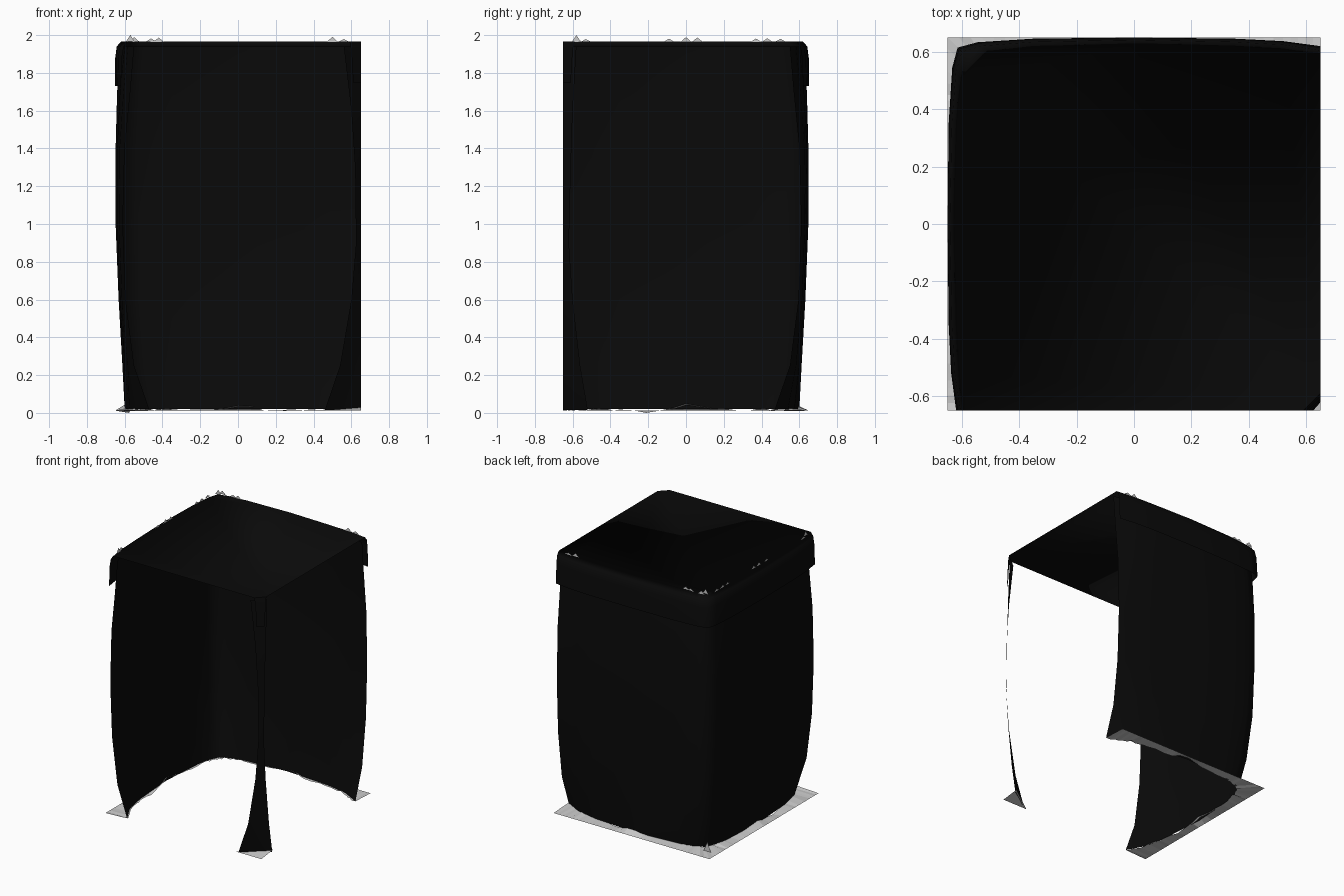
import bpy, bmesh, math, random

if "Cube" in bpy.data.objects:
    bpy.data.objects.remove(bpy.data.objects["Cube"])
random.seed(4)
E = 0.65  # half width of the square plot

black = bpy.data.materials.new("black_cloth")
black.diffuse_color = (0.003, 0.003, 0.003, 1)
black.use_nodes = True
black.node_tree.nodes["Principled BSDF"].inputs["Base Color"].default_value = black.diffuse_color


def plan(z, end, q1, mid, q2, c):
    """Plan of the left side, mirrored over the diagonal to give the back side."""
    half = [(-end, -E), (-(end + 2 * q1) / 3, -0.52), (-q1, -0.35), (-mid, 0),
            (-q2, 0.35), (-(c + 0.6 * (q2 - c)), c - 0.07)]
    pts = half + [(-c, c)] + [(-y, -x) for x, y in reversed(half)]
    return [(x, y, z) for x, y in pts]


def post_plan(z, a, b):
    m = 0.012
    return [(a, -E, z), ((a + E) / 2 + m * 0.5, -(b + E) / 2 - m * 0.5 + m, z), (E, -b, z)]


def make(name, rows=(), polys=(), mat=None, smooth=True):
    bm = bmesh.new()
    grid = [[bm.verts.new(p) for p in r] for r in rows]
    for lo, hi in zip(grid, grid[1:]):
        for i in range(len(lo) - 1):
            bm.faces.new((lo[i + 1], lo[i], hi[i], hi[i + 1]))
    for p in polys:
        bm.faces.new([bm.verts.new(v) for v in p])
    bmesh.ops.remove_doubles(bm, verts=bm.verts, dist=1e-4)
    for f in bm.faces:
        f.smooth = smooth
    me = bpy.data.meshes.new(name)
    bm.to_mesh(me)
    bm.free()
    ob = bpy.data.objects.new(name, me)
    bpy.context.collection.objects.link(ob)
    if mat:
        me.materials.append(mat)
    return ob


# Left and back wall, bulging in the middle and drawn in at the foot
wall_levels = [(0.02, .47, .575, .60, .575, .52), (0.25, .55, .60, .612, .60, .56),
               (0.6, .595, .625, .632, .625, .59), (1.0, .61, .64, .648, .64, .60),
               (1.4, .60, .64, .648, .64, .60), (1.7, .57, .625, .64, .625, .59),
               (1.94, .55, .60, .62, .60, .57)]
make("wall", [plan(*l) for l in wall_levels], mat=black)

# Narrow front right corner post
post_levels = [(0.015, .46, .52), (0.25, .54, .56), (0.6, .60, .60), (0.9, .625, .62),
               (1.3, .62, .61), (1.6, .60, .60), (1.94, .56, .58)]
make("corner_post", [post_plan(*l) for l in post_levels], mat=black)

# Roof sheet with a rounded edge and an overhanging band
band_levels = [(1.73, .62, .646, .65, .646, .615), (1.88, .615, .645, .65, .645, .61),
               (1.94, .605, .635, .642, .635, .60), (1.965, .585, .61, .62, .61, .575)]
bands = [plan(*l) for l in band_levels]
roof = bands[-1] + [(E, -0.59, 1.965), (0.59, -E, 1.965)]
make("roof", bands, [roof], mat=black)
make("post_band", [post_plan(1.75, .61, .61), post_plan(1.92, .60, .60),
                   post_plan(1.965, .59, .59)], mat=black)

# Ground strip left outside the walls, rising unevenly where it meets them
foot = plan(*wall_levels[0])
border = [(-E, y) for x, y, z in foot[:6]] + [(-E, E)] + [(x, E) for x, y, z in foot[7:]]
inner, outer = [], []
n = 5
for i in range(len(foot) - 1):
    for k in range(n + (i == len(foot) - 2)):
        t = k / n
        x, y = (foot[i][j] + t * (foot[i + 1][j] - foot[i][j]) for j in (0, 1))
        along = x if y > -x else y
        z = 0.015 + 0.025 * math.exp(-(along / 0.09) ** 2) + random.uniform(-0.006, 0.01)
        inner.append((x * 0.985, y * 0.985 if y > 0 else y, z))
        u, v = (border[i][j] + t * (border[i + 1][j] - border[i][j]) for j in (0, 1))
        outer.append((u, v, 0.012))
inner[0], inner[-1] = (-.47, -E, 0.02), (E, .47, 0.02)
inner[12] = inner[12][:2] + (0.0,)
make("ground_strip", [outer, inner], smooth=False)
make("ground_corner", polys=[[(0.44, -E, 0.012), (E, -E, 0.012), (E, -0.51, 0.03)]], smooth=False)


# Small grey spikes poking out along the roof edge and at the foot
def spike(p, along_x, w=0.03, h=0.035):
    x, y, z = p
    dx, dy = (w, 0) if along_x else (0, w)
    return [(x - dx, y - dy, z), (x + dx, y + dy, z), (x, y, z + h)]


tips = [spike((x, 0.60, 1.963), True, 0.03, random.uniform(.015, .03))
        for x in (-.55, -.46, -.42, .50, .56)]
tips += [spike((-0.605, y, 1.963), False, 0.03, random.uniform(.015, .03))
         for y in (-.53, -.09, .0, .06, .37, .43, .5)]
tips += [spike((-0.59, -0.58, 1.963), False, 0.025, 0.037),
         spike((-0.57, 0.58, 1.963), True, 0.025, 0.037)]
tips += [spike((-0.57, 0.56, 0.015), True, 0.03, 0.07)]
make("edge_spikes", polys=tips, smooth=False)
